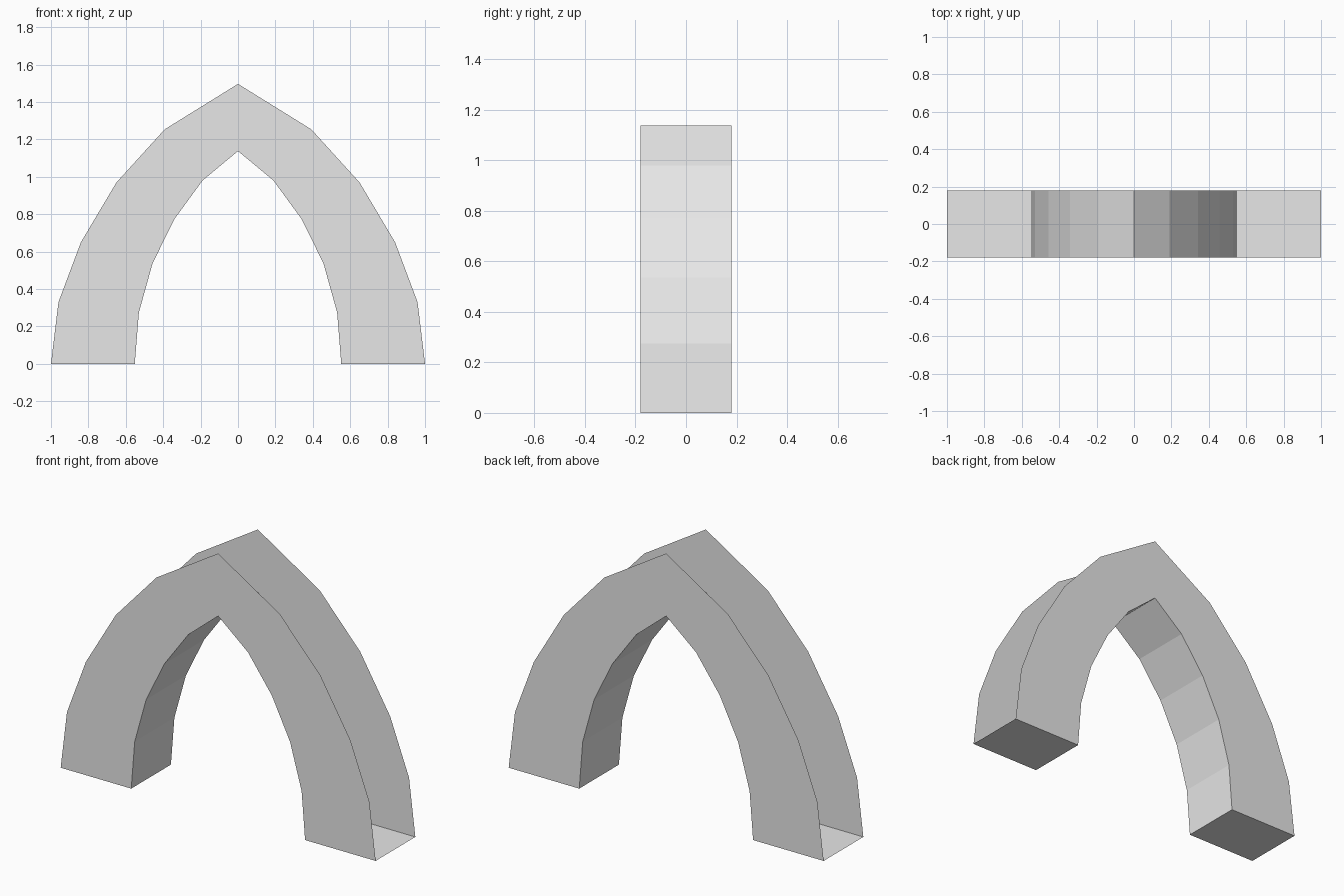
import bpy
import bmesh

cube = bpy.data.objects.get("Cube")
if cube:
    bpy.data.objects.remove(cube, do_unlink=True)

# Plain stone material
stone = bpy.data.materials.new("light_grey")
stone.use_nodes = True
colour = (0.8, 0.8, 0.8, 1.0)
stone.diffuse_color = colour
stone.node_tree.nodes["Principled BSDF"].inputs["Base Color"].default_value = colour

# Half profiles from foot to apex (x, z), mirrored to the other side
HALF_DEPTH = 0.18
OUTER = [(1.0, 0), (0.96, 0.33), (0.84, 0.65), (0.65, 0.97), (0.392, 1.254), (0, 1.497)]
INNER = [(0.552, 0), (0.53, 0.275), (0.457, 0.537), (0.341, 0.773), (0.19, 0.98), (0, 1.138)]


def full_profile(half):
    return half + [(-x, z) for x, z in reversed(half[:-1])]


# Sweep a rectangular section along the pointed arch
bm = bmesh.new()
sections = []
for (ox, oz), (ix, iz) in zip(full_profile(OUTER), full_profile(INNER)):
    corners = [(ox, -HALF_DEPTH, oz), (ix, -HALF_DEPTH, iz),
               (ix, HALF_DEPTH, iz), (ox, HALF_DEPTH, oz)]
    sections.append([bm.verts.new(c) for c in corners])

outer_faces = []
for a, b in zip(sections, sections[1:]):
    for j in range(4):
        k = (j + 1) % 4
        face = bm.faces.new((a[j], a[k], b[k], b[j]))
        if j == 3:
            outer_faces.append(face)

# Flat feet
bm.faces.new(sections[0])
bm.faces.new(sections[-1])
bmesh.ops.recalc_face_normals(bm, faces=bm.faces[:])

# The outer curve of the arch is open
bmesh.ops.delete(bm, geom=outer_faces, context="FACES")

mesh = bpy.data.meshes.new("pointed_arch")
bm.to_mesh(mesh)
bm.free()
mesh.materials.append(stone)
arch = bpy.data.objects.new("pointed_arch", mesh)
bpy.context.collection.objects.link(arch)
